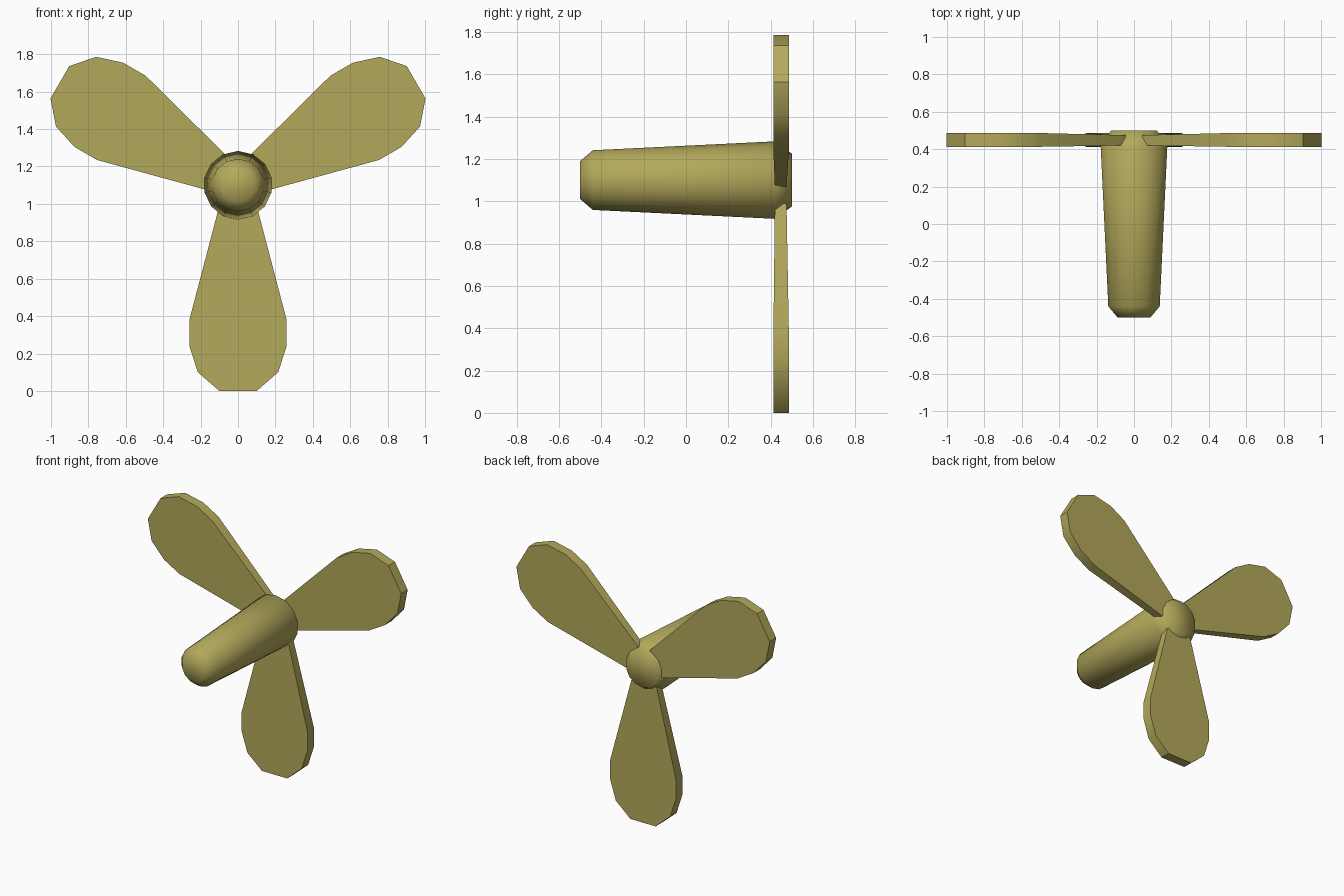
import bpy, bmesh, math

if "Cube" in bpy.data.objects:
    bpy.data.objects.remove(bpy.data.objects["Cube"])

olive = bpy.data.materials.new("olive yellow")
olive.diffuse_color = (0.45, 0.395, 0.105, 1)
olive.use_nodes = True
olive.node_tree.nodes["Principled BSDF"].inputs["Base Color"].default_value = olive.diffuse_color
HUB_Z = 1.10


def finish(name, bm, angle):
    bmesh.ops.recalc_face_normals(bm, faces=bm.faces)
    mesh = bpy.data.meshes.new(name)
    bm.to_mesh(mesh)
    bm.free()
    mesh.materials.append(olive)
    ob = bpy.data.objects.new(name, mesh)
    bpy.context.collection.objects.link(ob)
    bpy.ops.object.select_all(action='DESELECT')
    ob.select_set(True)
    bpy.context.view_layer.objects.active = ob
    bpy.ops.object.shade_smooth_by_angle(angle=math.radians(angle))
    return ob


# Tapered hub: (y, radius) profile turned around the y axis
SIDES = 14
hub_profile = [(-0.50, 0.09), (-0.44, 0.141), (0.42, 0.183), (0.50, 0.125)]
bm = bmesh.new()
rings = []
for y, r in hub_profile:
    rings.append([bm.verts.new((r * math.sin(2 * math.pi * i / SIDES), y,
                                HUB_Z + r * math.cos(2 * math.pi * i / SIDES)))
                  for i in range(SIDES)])
for a, b in zip(rings, rings[1:]):
    for i in range(SIDES):
        j = (i + 1) % SIDES
        bm.faces.new((a[i], a[j], b[j], b[i]))
bm.faces.new(rings[0])
bm.faces.new(rings[-1])
finish("hub", bm, 65)

# Three blades: (distance from axis, half width) outline, first point is the root
blade_profile = [(0.11, 0.10), (0.72, 0.26), (0.86, 0.26), (1.0, 0.215), (1.10, 0.10)]
outline = [(-w, d) for d, w in blade_profile] + [(w, d) for d, w in reversed(blade_profile)]
for k in range(3):
    ang = math.pi + k * 2 * math.pi / 3
    c, s = math.cos(ang), math.sin(ang)
    bm = bmesh.new()
    sheets = []
    for y, root_y in ((0.413, 0.42), (0.486, 0.475)):
        sheets.append([bm.verts.new((x * c + d * s, root_y if d < 0.2 else y,
                                     HUB_Z - x * s + d * c)) for x, d in outline])
    front, back = sheets
    bm.faces.new(front)
    bm.faces.new(back)
    n = len(outline)
    for i in range(n):
        j = (i + 1) % n
        bm.faces.new((front[i], front[j], back[j], back[i]))
    finish(f"blade_{k + 1}", bm, 40)
